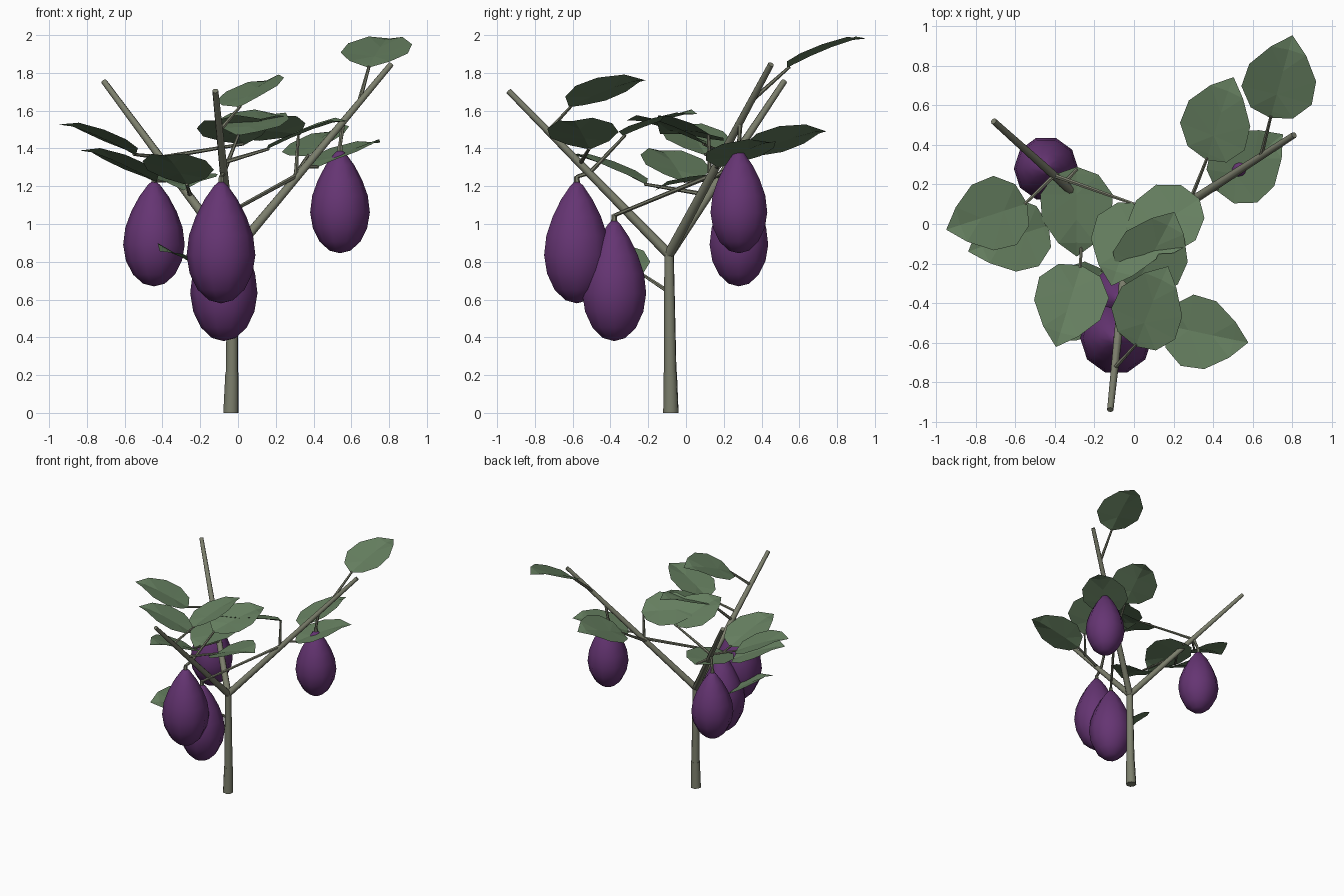
import bpy, bmesh, math
from mathutils import Vector

if "Cube" in bpy.data.objects:
    bpy.data.objects.remove(bpy.data.objects["Cube"])


def material(name, rgb):
    m = bpy.data.materials.new(name)
    m.diffuse_color = (*rgb, 1)
    m.use_nodes = True
    m.node_tree.nodes["Principled BSDF"].inputs["Base Color"].default_value = m.diffuse_color
    return m


BARK = material("bark", (0.20, 0.21, 0.15))
LEAF = material("leaf_green", (0.13, 0.21, 0.115))
SKIN = material("purple_skin", (0.13, 0.035, 0.17))


def finish(name, bm, mat, smooth=False):
    bmesh.ops.recalc_face_normals(bm, faces=bm.faces)
    me = bpy.data.meshes.new(name)
    bm.to_mesh(me)
    bm.free()
    me.materials.append(mat)
    for p in me.polygons:
        p.use_smooth = smooth
    ob = bpy.data.objects.new(name, me)
    bpy.context.collection.objects.link(ob)
    if smooth:
        bpy.context.view_layer.objects.active = ob
        ob.select_set(True)
        bpy.ops.object.shade_smooth_by_angle(angle=math.radians(50))
        ob.select_set(False)
    return ob


def tube(name, a, b, r1, r2, sides=8):
    a, b = Vector(a), Vector(b)
    d = b - a
    bm = bmesh.new()
    bmesh.ops.create_cone(bm, cap_ends=True, segments=sides, radius1=r1, radius2=r2, depth=d.length)
    rot = d.to_track_quat('Z', 'Y')
    for v in bm.verts:
        v.co = rot @ v.co + (a + b) / 2
    return finish(name, bm, BARK, True)


def fruit(name, x, y, z0, z1, r):
    # egg profile: height share, radius share
    prof = [(0.025, .35), (.11, .68), (.24, .91), (.39, 1), (.55, .93),
            (.70, .74), (.84, .48), (.95, .2)]
    n = 10
    bm = bmesh.new()
    rings = [[bm.verts.new((x + r * k * math.cos(math.tau * i / n),
                            y + r * k * math.sin(math.tau * i / n),
                            z0 + (z1 - z0) * h)) for i in range(n)] for h, k in prof]
    for lo, hi in zip(rings, rings[1:]):
        for i in range(n):
            j = (i + 1) % n
            bm.faces.new((lo[i], lo[j], hi[j], hi[i]))
    for ring, z in ((rings[0], z0), (rings[-1], z1)):
        pole = bm.verts.new((x, y, z))
        for i in range(n):
            bm.faces.new((ring[i], ring[(i + 1) % n], pole))
    return finish(name, bm, SKIN, True)


def leaf(name, c, heading, a, b, start, size=0.46):
    # blade lies in a plane with slopes a (along x) and b (along y)
    nrm = Vector((-a, -b, 1)).normalized()
    h = math.radians(heading)
    u = Vector((math.cos(h), math.sin(h), a * math.cos(h) + b * math.sin(h))).normalized()
    v = nrm.cross(u)
    c = Vector(c)

    def at(s, w, lift):
        return c + (u * (s - .5) + v * w + nrm * lift) * size
    bm = bmesh.new()
    rows = []
    for s, w, k in [(.08, .24, -.02), (.3, .40, .0), (.58, .38, .01), (.84, .2, .0)]:
        rows.append([bm.verts.new(at(s, w * f, k + abs(f) * .04)) for f in (-1, 0, 1)])
    base, tip = bm.verts.new(at(0, 0, -.03)), bm.verts.new(at(1, 0, -.04))
    for p, q in zip(rows, rows[1:]):
        for i in (0, 1):
            bm.faces.new((p[i], p[i + 1], q[i + 1], q[i]))
    for i in (0, 1):
        bm.faces.new((base, rows[0][i + 1], rows[0][i]))
        bm.faces.new((rows[-1][i], rows[-1][i + 1], tip))
    bmesh.ops.triangulate(bm, faces=bm.faces)
    finish(name, bm, LEAF)
    tube(name + "_stalk", start, at(.03, 0, -.03), .012, .008, 6)


# trunk and three boughs
fork = (-0.03, -0.09, 0.86)
tube("trunk_base", (-.037, -.08, 0), (-.032, -.083, .215), .042, .036)
tube("trunk", (-.032, -.083, .21), fork, .034, .026)
tips = {"right": (.81, .45, 1.845), "left": (-.71, .52, 1.755), "front": (-.12, -.94, 1.705)}
for side, tip in tips.items():
    tube("bough_" + side, (fork[0], fork[1], .84), tip, .027, .016)


def on(side, t):
    return Vector(fork).lerp(Vector(tips[side]), t)


# hanging fruits with stalks
fruits = [(-.445, .28, .67, 1.235, .163, on("left", .56)),
          (.54, .28, .845, 1.4, .158, on("right", .70)),
          (-.09, -.578, .58, 1.235, .182, on("front", .49)),
          (-.075, -.38, .38, 1.03, .178, on("right", .40))]
for i, (x, y, z0, z1, r, s) in enumerate(fruits):
    fruit(f"fruit_{i+1}", x, y, z0, z1, r)
    tube(f"fruit_stem_{i+1}", (x, y, z1 - .02), (x, y, z1 + .02), .017, .013, 6)
    tube(f"fruit_stalk_{i+1}", s, (x, y, z1 + .015), .013, .01, 6)

# leaves: centre, heading, slope along x and y, start of stalk
leaves = [((.745, .74, 1.92), 75, .08, .36, on("right", .80)),
          ((.43, .53, 1.44), 72, .38, .2, on("right", .37)),
          ((.58, .31, 1.38), 40, .28, .15, on("right", .45)),
          ((.085, -.42, 1.705), 68, .35, .22, on("front", .75)),
          ((.36, -.555, 1.485), -12, .37, .02, on("front", .55)),
          ((-.33, -.41, 1.30), 253, -.1, -.36, on("left", .33)),
          ((-.74, .04, 1.46), 198, -.36, -.15, on("left", .55)),
          ((-.63, -.07, 1.32), 198, -.36, -.2, on("left", .42)),
          ((-.29, .06, 1.23), 270, .02, .15, on("left", .48)),
          ((.14, .0, 1.49), 215, .2, -.32, on("right", .40)),
          ((-.04, -.10, 1.50), 250, .05, -.34, on("left", .55)),
          ((.10, -.14, 1.54), 62, .04, .28, on("front", .49)),
          ((-.28, -.41, .81), 235, -.45, -.03, (-.03, -.09, .64))]
for i, (c, h, a, b, s) in enumerate(leaves):
    leaf(f"leaf_{i+1}", c, h, a, b, s)
